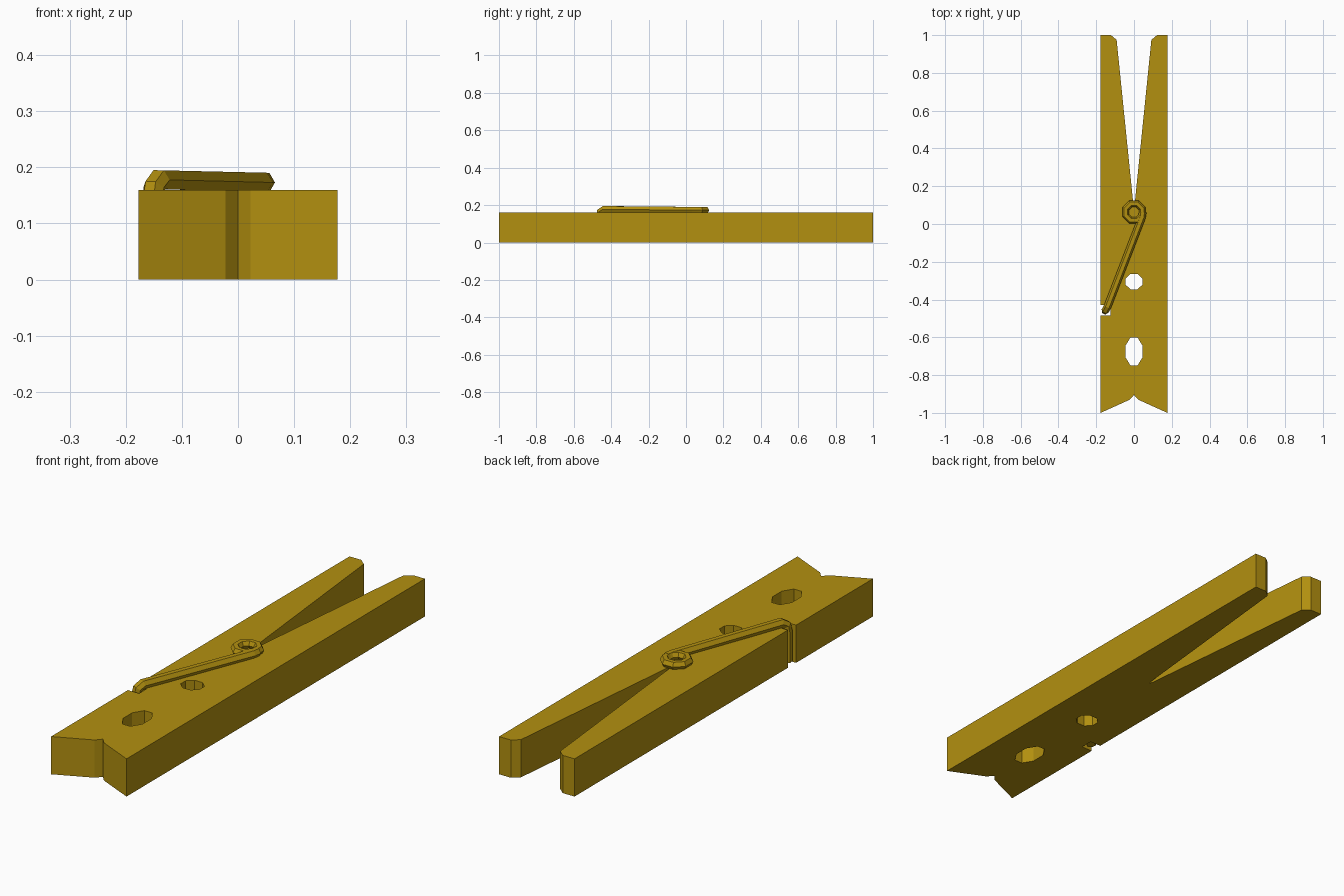
import bpy
from math import cos, sin, pi

cube = bpy.data.objects.get("Cube")
if cube:
    bpy.data.objects.remove(cube, do_unlink=True)

# Single golden wood colour
gold = bpy.data.materials.new("golden_wood")
gold.use_nodes = True
colour = (0.45, 0.28, 0.005, 1)
gold.diffuse_color = colour
gold.node_tree.nodes["Principled BSDF"].inputs["Base Color"].default_value = colour


def ring(cx, cy, rx, ry, sides, z=0.0):
    """Closed polygon loop around a centre."""
    return [(cx + rx * cos(2 * pi * (i + 0.5) / sides),
             cy + ry * sin(2 * pi * (i + 0.5) / sides), z) for i in range(sides)]


def curve_part(name, loops, dims, **settings):
    """Curve from (points, closed) loops, turned into a mesh."""
    data = bpy.data.curves.new(name, "CURVE")
    data.dimensions = dims
    for key, value in settings.items():
        setattr(data, key, value)
    for points, closed in loops:
        spline = data.splines.new("POLY")
        spline.points.add(len(points) - 1)
        for p, co in zip(spline.points, points):
            p.co = (*co, 1)
        spline.use_cyclic_u = closed
        spline.use_smooth = False
    data.materials.append(gold)
    obj = bpy.data.objects.new(name, data)
    bpy.context.collection.objects.link(obj)
    bpy.ops.object.select_all(action="DESELECT")
    obj.select_set(True)
    bpy.context.view_layer.objects.active = obj
    bpy.ops.object.convert(target="MESH")
    bpy.ops.object.shade_flat()
    return bpy.context.object


# Wooden body: mirrored half outline with a side notch and two finger holes
half = [(0.022, -0.93), (0.177, -1.0), (0.177, 1.0), (0.122, 1.0),
        (0.092, 0.975), (0.005, 0.12)]
notch = [(-0.177, -0.43), (-0.125, -0.43), (-0.125, -0.485), (-0.177, -0.485)]
left = [(-x, y) for x, y in reversed(half)]
outline = [(0, -0.905)] + half + [(0, 0.1)] + left[:4] + notch + left[4:]
outline = [(x, y, 0) for x, y in outline]
body = curve_part("wooden_body",
                  [(outline, True),
                   (ring(0, -0.305, 0.048, 0.044, 8), True),
                   (ring(0, -0.675, 0.049, 0.08, 8), True)],
                  "2D", extrude=0.08, fill_mode="BOTH")
body.location.z = 0.08

# Spring coil
curve_part("spring_coil", [(ring(0, 0.063, 0.047, 0.047, 8, 0.173), True)],
           "3D", bevel_depth=0.019, bevel_resolution=1, fill_mode="FULL")

# Spring arm, bent down into the notch
arm = [(0.046, 0.063, 0.173), (0.042, 0.035, 0.173), (-0.14, -0.437, 0.178),
       (-0.15, -0.457, 0.165), (-0.153, -0.46, 0.14), (-0.153, -0.46, 0.01)]
curve_part("spring_arm", [(arm, False)], "3D", bevel_depth=0.02,
           bevel_resolution=1, fill_mode="FULL", use_fill_caps=True)
